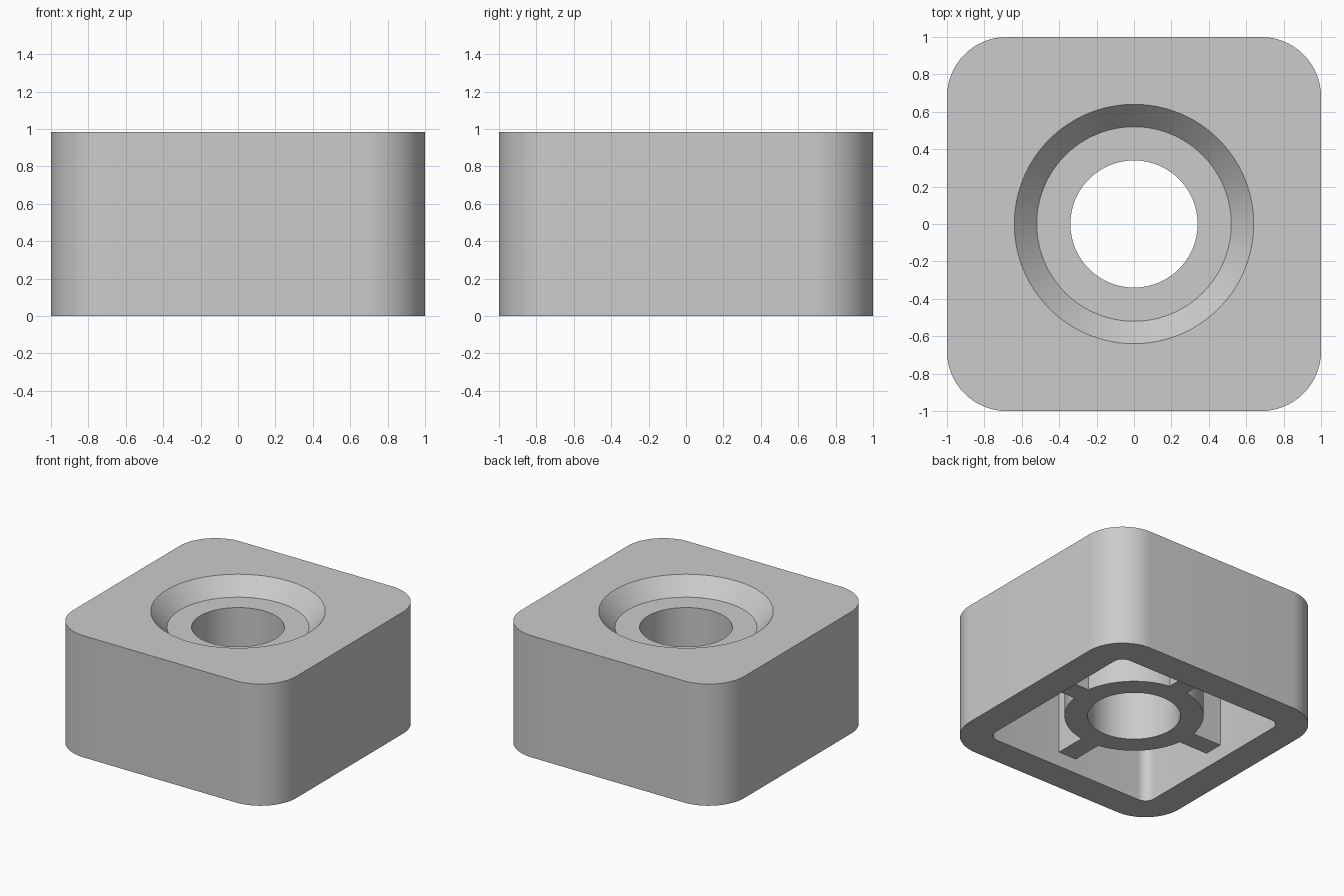
import bpy, bmesh
from math import radians, sin, cos

if "Cube" in bpy.data.objects:
    bpy.data.objects.remove(bpy.data.objects["Cube"])

def finish(name, bm):
    bmesh.ops.recalc_face_normals(bm, faces=bm.faces)
    mesh = bpy.data.meshes.new(name)
    bm.to_mesh(mesh)
    bm.free()
    ob = bpy.data.objects.new(name, mesh)
    bpy.context.collection.objects.link(ob)
    return ob

def rounded_block(name, half, radius, z0, z1, steps=16):
    """Square prism with rounded vertical edges."""
    bm = bmesh.new()
    c, verts = half - radius, []
    for q, (sx, sy) in enumerate([(1, 1), (-1, 1), (-1, -1), (1, -1)]):
        for i in range(steps + 1):
            a = radians(90 * (q + i / steps))
            verts.append(bm.verts.new((sx * c + radius * cos(a), sy * c + radius * sin(a), z0)))
    face = bm.faces.new(verts)
    ext = bmesh.ops.extrude_face_region(bm, geom=[face])
    for v in ext["geom"]:
        if isinstance(v, bmesh.types.BMVert):
            v.co.z = z1
    return finish(name, bm)

def cone(name, r0, r1, z0, z1):
    bm = bmesh.new()
    bmesh.ops.create_cone(bm, cap_ends=True, segments=96, radius1=r0, radius2=r1, depth=z1 - z0)
    bmesh.ops.translate(bm, verts=bm.verts, vec=(0, 0, (z0 + z1) / 2))
    return finish(name, bm)

def box(name, sx, sy, z0, z1):
    bm = bmesh.new()
    bmesh.ops.create_cube(bm, size=1)
    bmesh.ops.scale(bm, verts=bm.verts, vec=(sx, sy, z1 - z0))
    bmesh.ops.translate(bm, verts=bm.verts, vec=(0, 0, (z0 + z1) / 2))
    return finish(name, bm)

def cut(target, cutter):
    """Subtract the cutter from the target and remove it."""
    mod = target.modifiers.new("cut", 'BOOLEAN')
    mod.operation, mod.solver, mod.object = 'DIFFERENCE', 'EXACT', cutter
    bpy.context.view_layer.objects.active = target
    bpy.ops.object.modifier_apply(modifier=mod.name)
    bpy.data.objects.remove(cutter)

TOP, RIB_Z, CEILING = 0.985, 0.12, 0.75

# Underside cavity, leaving the central tube and four ribs standing
cavity = rounded_block("cavity", 0.76, 0.08, -0.2, CEILING, 8)
cut(cavity, cone("tube", 0.51, 0.51, RIB_Z, 1.2))
cut(cavity, box("rib_x", 2, 0.16, RIB_Z, 1.2))
cut(cavity, box("rib_y", 0.16, 2, RIB_Z, 1.2))

# Rounded outer body
body = rounded_block("block_body", 1.0, 0.32, 0, TOP)
cut(body, cavity)

# Conical recess in the top (continued past the surface at the same slope)
depth, slope = 0.13, 0.12 / 0.13
cut(body, cone("recess", 0.52, 0.52 + slope * (depth + 0.1), TOP - depth, TOP + 0.1))

# Through hole
cut(body, cone("hole", 0.34, 0.34, -0.5, 1.5))

# Smooth curved walls, sharp rims
bpy.ops.object.select_all(action='DESELECT')
body.select_set(True)
bpy.context.view_layer.objects.active = body
bpy.ops.object.shade_smooth_by_angle(angle=radians(30))
